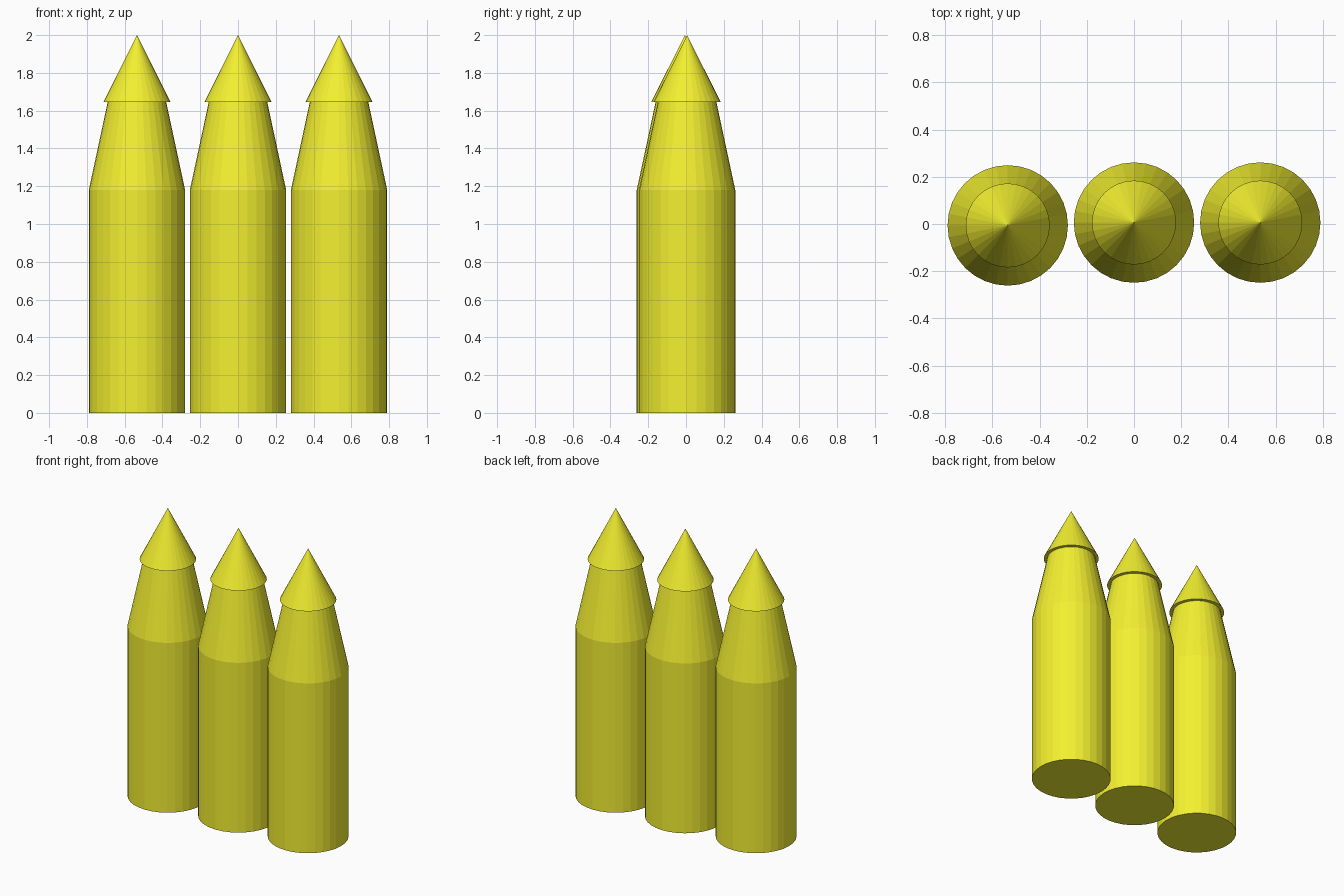
import bpy, bmesh
from math import cos, sin, tau

if "Cube" in bpy.data.objects:
    bpy.data.objects.remove(bpy.data.objects["Cube"])

SIDES = 32

yellow = bpy.data.materials.new("yellow_wax")
yellow.diffuse_color = (0.9, 0.87, 0.03, 1)
yellow.use_nodes = True
yellow.node_tree.nodes["Principled BSDF"].inputs["Base Color"].default_value = yellow.diffuse_color


def lathe(name, profile, location, apex=None):
    """Closed flat-faced turned shape from (radius, z) rings, with an optional point on top."""
    bm = bmesh.new()
    rings = [[bm.verts.new((r * cos(tau * i / SIDES), r * sin(tau * i / SIDES), z))
              for i in range(SIDES)] for r, z in profile]
    bm.faces.new(rings[0][::-1])
    for low, high in zip(rings, rings[1:]):
        for i in range(SIDES):
            j = (i + 1) % SIDES
            bm.faces.new((low[i], low[j], high[j], high[i]))
    if apex is None:
        bm.faces.new(rings[-1])
    else:
        top = bm.verts.new((0, 0, apex))
        for i in range(SIDES):
            bm.faces.new((rings[-1][i], rings[-1][(i + 1) % SIDES], top))
    mesh = bpy.data.meshes.new(name)
    bm.to_mesh(mesh)
    bm.free()
    mesh.materials.append(yellow)
    obj = bpy.data.objects.new(name, mesh)
    obj.location = location
    bpy.context.collection.objects.link(obj)
    return obj


# Three crayons in a row; the left one sits slightly forward
for side, x, y in (("left", -0.535, -0.006), ("middle", 0, 0.006), ("right", 0.535, 0.006)):
    # Barrel with tapered shoulder
    lathe(f"{side}_barrel", [(0.255, 0), (0.255, 1.18), (0.155, 1.645)], (x, y, 0))
    # Pointed tip overhanging the shoulder
    lathe(f"{side}_tip", [(0.178, 1.645)], (x, y, 0), apex=2.0)
